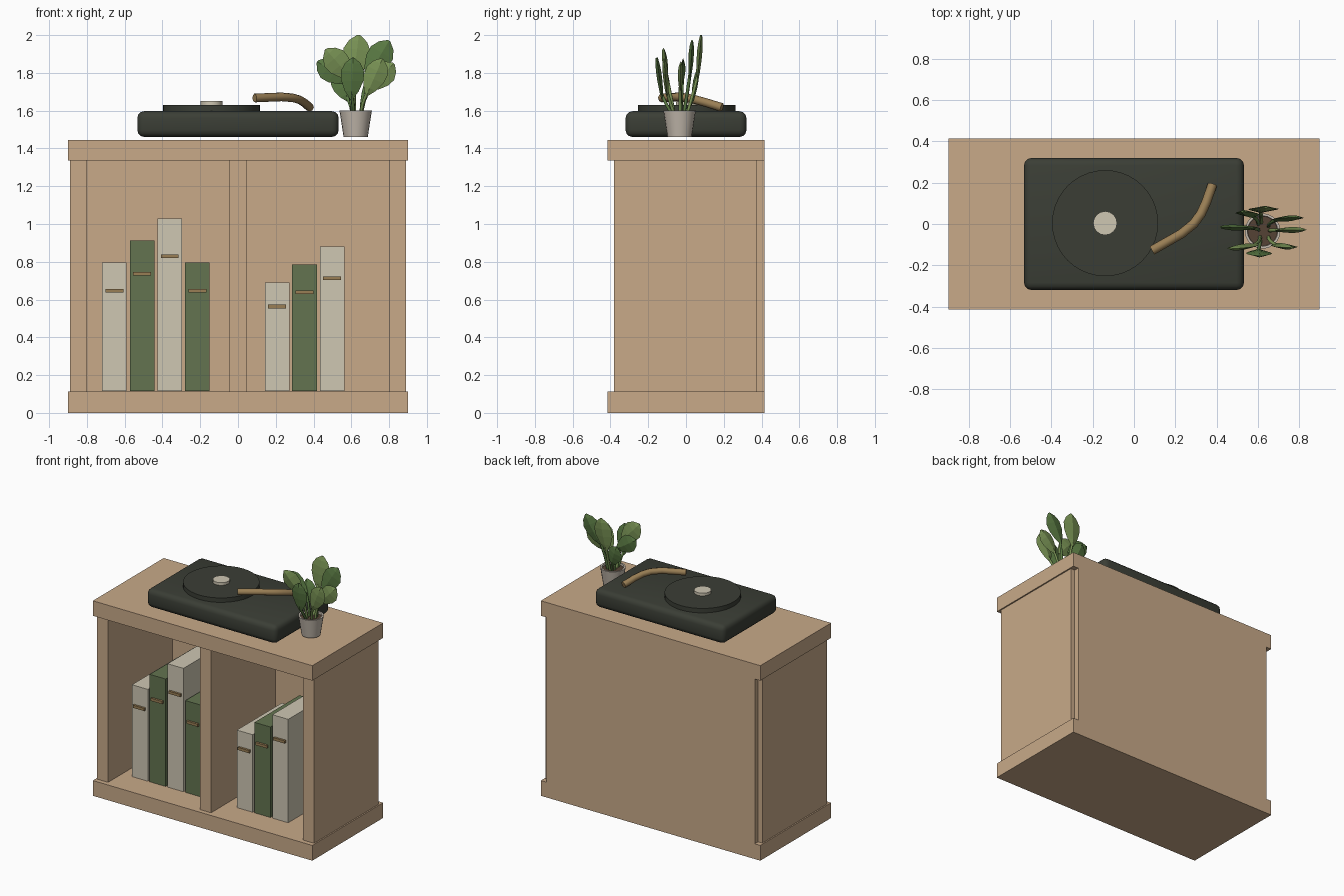
import bpy, bmesh, math
from mathutils import Vector

if "Cube" in bpy.data.objects:
    bpy.data.objects.remove(bpy.data.objects["Cube"])


def material(name, rgb):
    m = bpy.data.materials.new(name)
    m.diffuse_color = (*rgb, 1)
    m.use_nodes = True
    m.node_tree.nodes["Principled BSDF"].inputs["Base Color"].default_value = m.diffuse_color
    return m


WOOD = material("wood", (0.58, 0.40, 0.25))
DARK = material("charcoal", (0.043, 0.048, 0.036))
GREEN = material("book_green", (0.125, 0.175, 0.08))
CREAM = material("cream", (0.62, 0.57, 0.45))
BRASS = material("brass", (0.32, 0.21, 0.09))
SOIL = material("soil", (0.09, 0.055, 0.035))
LEAF = [material("leaf_dark", (0.10, 0.19, 0.055)), material("leaf_light", (0.19, 0.29, 0.09))]
POT = material("pot_clay", (0.55, 0.49, 0.42))


def finish(bm, name, mat, smooth=False):
    bmesh.ops.recalc_face_normals(bm, faces=bm.faces)
    me = bpy.data.meshes.new(name)
    bm.to_mesh(me)
    bm.free()
    me.materials.append(mat)
    ob = bpy.data.objects.new(name, me)
    bpy.context.collection.objects.link(ob)
    if smooth:
        bpy.ops.object.select_all(action='DESELECT')
        ob.select_set(True)
        bpy.context.view_layer.objects.active = ob
        bpy.ops.object.shade_smooth_by_angle(angle=math.radians(40))
    return ob


def box(name, x, y, z, mat, bevel=0):
    bm = bmesh.new()
    bmesh.ops.create_cube(bm, size=1)
    for v in bm.verts:
        v.co = [(r[0] + r[1]) / 2 + c * (r[1] - r[0]) for c, r in zip(v.co, (x, y, z))]
    if bevel:
        bmesh.ops.bevel(bm, geom=bm.edges[:], offset=bevel, segments=3, profile=0.5, affect='EDGES')
    return finish(bm, name, mat, bevel > 0)


def lathe(name, cx, cy, profile, mat, n):
    # profile of (radius, z) points, closed with caps at both ends
    bm = bmesh.new()
    rings = [[bm.verts.new((cx + r * math.cos(2 * math.pi * i / n),
                            cy + r * math.sin(2 * math.pi * i / n), z))
              for i in range(n)] for r, z in profile]
    for a, b in zip(rings, rings[1:]):
        for i in range(n):
            bm.faces.new((a[i], a[(i + 1) % n], b[(i + 1) % n], b[i]))
    bm.faces.new(rings[0])
    bm.faces.new(rings[-1])
    return finish(bm, name, mat, True)


def tube(name, pts, radius, mat, res=2):
    cu = bpy.data.curves.new(name, 'CURVE')
    cu.dimensions = '3D'
    cu.bevel_depth = radius
    cu.bevel_resolution = res
    cu.use_fill_caps = True
    sp = cu.splines.new('POLY')
    sp.points.add(len(pts) - 1)
    for p, co in zip(sp.points, pts):
        p.co = (*co, 1)
    cu.materials.append(mat)
    ob = bpy.data.objects.new(name, cu)
    bpy.context.collection.objects.link(ob)
    return ob


def leaf(name, base, tip, half, mat):
    # thin blade with a diamond section, widest past the middle, facing front
    base, tip = Vector(base), Vector(tip)
    d = tip - base
    side = d.cross(Vector((0, 1, 0))).normalized()
    thick = side.cross(d).normalized()
    bm = bmesh.new()
    rings = []
    for t, w in ((0, .12), (.2, .6), (.45, .95), (.68, 1), (.87, .66), (1, .12)):
        c = base + d * t
        s, k = side * half * w, thick * 0.014 * (0.3 + 0.7 * w)
        rings.append([bm.verts.new(c + o) for o in (s, k, -s, -k)])
    for a, b in zip(rings, rings[1:]):
        for i in range(4):
            bm.faces.new((a[i], a[(i + 1) % 4], b[(i + 1) % 4], b[i]))
    bm.faces.new(rings[0])
    bm.faces.new(rings[-1])
    return finish(bm, name, mat)


# Cabinet
box("cabinet_base", (-.9, .9), (-.415, .415), (0, .113), WOOD)
box("cabinet_top", (-.9, .9), (-.415, .415), (1.335, 1.446), WOOD)
for s, label in ((-1, "left"), (1, "right")):
    box(label + "_side", sorted((s * .89, s * .80)), (-.38, .376), (.113, 1.335), WOOD)
box("divider", (-.045, .045), (-.38, .376), (.113, 1.335), WOOD)
box("back_panel", (-.855, .855), (.376, .415), (.113, 1.335), WOOD)

# Books with a spine label each: left edge, top, material
books = [(-.719, .796, CREAM), (-.573, .912, GREEN), (-.426, 1.03, CREAM), (-.28, .796, GREEN),
         (.142, .69, CREAM), (.287, .786, GREEN), (.433, .882, CREAM)]
for i, (x, top, mat) in enumerate(books, 1):
    box(f"book_{i}", (x, x + .13), (-.216, .31), (.115, top), mat)
    z = .115 + (top - .115) * .78
    box(f"book_label_{i}", (x + .018, x + .112), (-.232, -.21), (z - .01, z + .01), BRASS)

# Record player
box("player_body", (-.533, .533), (-.32, .32), (1.461, 1.597), DARK, .036)
lathe("platter", -.14, .004, [(.257, 1.595), (.257, 1.63)], DARK, 40)
lathe("platter_hub", -.14, .004, [(.058, 1.625), (.058, 1.65)], CREAM, 16)
tube("tone_arm", [(.38, .19, 1.617), (.35, .105, 1.643), (.325, .05, 1.658), (.29, .002, 1.668),
                  (.23, -.047, 1.673), (.088, -.128, 1.667)], .023, BRASS)

# Plant pot
PX, PY = .623, -.034
lathe("pot", PX, PY, [(.064, 1.461), (.086, 1.602), (.074, 1.602), (.071, 1.58)], POT, 20)
lathe("soil", PX, PY, [(.072, 1.578), (.073, 1.588)], SOIL, 20)

# Leaves on curved stems: leaf base, tip, half width
leaves = [((.61, .06, 1.76), (.64, .08, 2.0), .072),
          ((.68, .02, 1.77), (.80, .032, 1.97), .068),
          ((.60, -.10, 1.77), (.465, -.12, 1.925), .066),
          ((.585, -.02, 1.75), (.42, -.015, 1.86), .062),
          ((.69, -.03, 1.71), (.825, -.028, 1.85), .062),
          ((.60, -.125, 1.66), (.61, -.155, 1.88), .062),
          ((.68, -.10, 1.68), (.765, -.115, 1.875), .06),
          ((.585, .035, 1.65), (.525, .06, 1.81), .056)]
for i, (b, t, w) in enumerate(leaves, 1):
    mat = LEAF[i % 2]
    leaf(f"leaf_{i}", b, t, w, mat)
    root = Vector((PX + (b[0] - PX) * .5, PY + (b[1] - PY) * .4, 1.575))
    end = Vector(b) + (Vector(t) - Vector(b)) * .12
    ctrl = Vector((root.x, root.y * .4 + b[1] * .6, root.z * .4 + b[2] * .6))
    pts = [root * (1 - u) ** 2 + ctrl * 2 * u * (1 - u) + end * u * u for u in (0, .25, .5, .75, 1)]
    tube(f"stem_{i}", pts, .009, mat, 1)
